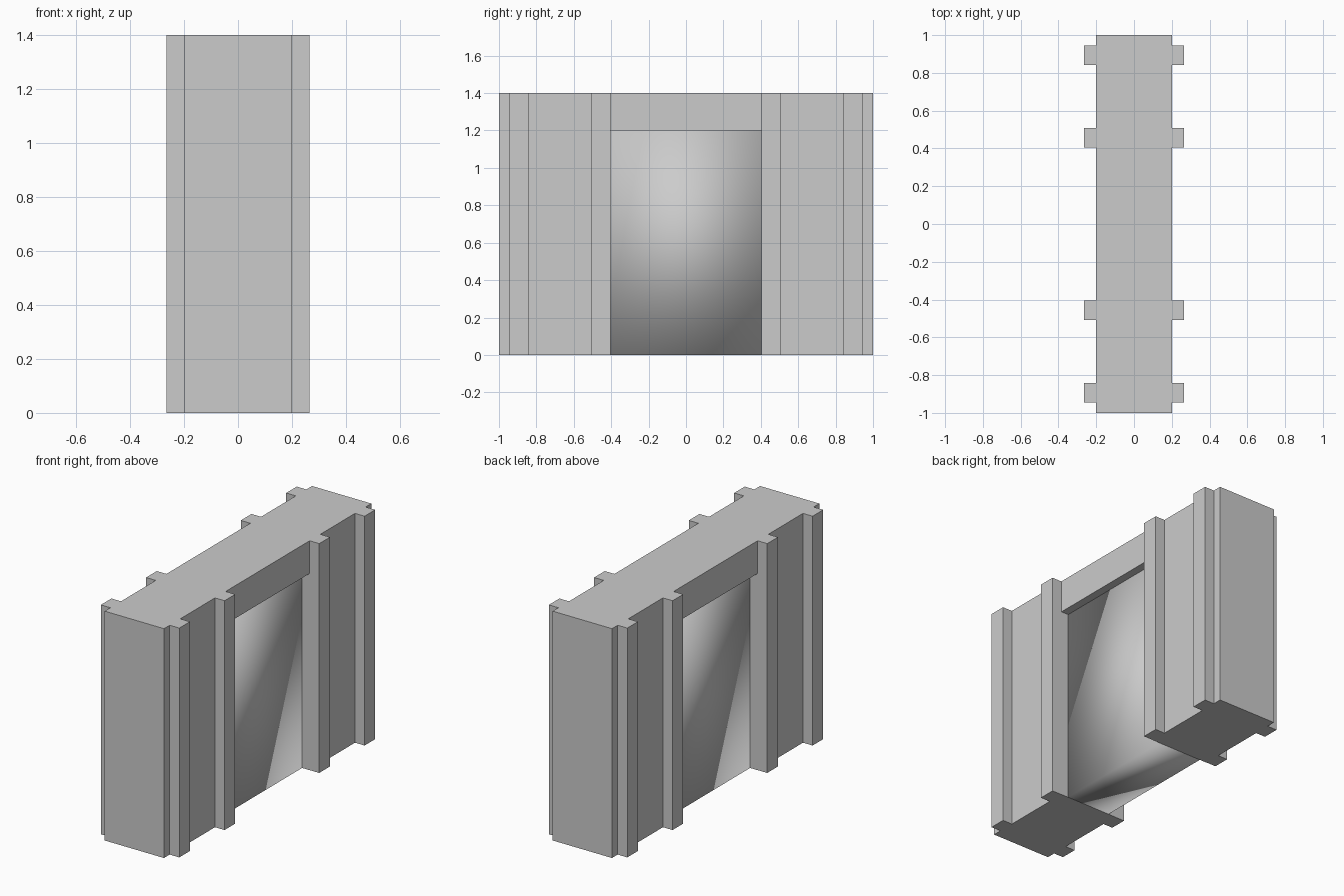
import bpy, bmesh
from mathutils import Matrix

if "Cube" in bpy.data.objects:
    bpy.data.objects.remove(bpy.data.objects["Cube"])

H = 1.4            # wall height
WX, PX = 0.2, 0.265  # half depth of wall / of pilasters
DOOR_Y, DOOR_Z = 0.404, 1.2


def make_object(name, bm):
    bmesh.ops.recalc_face_normals(bm, faces=bm.faces)
    mesh = bpy.data.meshes.new(name)
    bm.to_mesh(mesh)
    bm.free()
    obj = bpy.data.objects.new(name, mesh)
    bpy.context.collection.objects.link(obj)
    return obj


def box(name, size, centre):
    bm = bmesh.new()
    bmesh.ops.create_cube(bm, size=1, matrix=Matrix.Translation(centre) @ Matrix.Diagonal((*size, 1)))
    return make_object(name, bm)


# Plan outline of the wall with four pilasters on each long side
bands = [(-0.945, -0.843), (-0.508, -0.405), (0.405, 0.508), (0.843, 0.945)]
side = [(WX, -1)]
for a, b in bands:
    side += [(WX, a), (PX, a), (PX, b), (WX, b)]
side.append((WX, 1))
plan = side + [(-x, y) for x, y in reversed(side)]

# Extruded gateway wall
bm = bmesh.new()
base = bm.faces.new([bm.verts.new((x, y, 0)) for x, y in plan])
top = bmesh.ops.extrude_face_region(bm, geom=[base], use_keep_orig=True)
bmesh.ops.translate(bm, vec=(0, 0, H), verts=[v for v in top["geom"] if isinstance(v, bmesh.types.BMVert)])
wall = make_object("gateway_wall", bm)

# Doorway opening
cutter = box("doorway_cutter", (1, 2 * DOOR_Y, 2 * DOOR_Z), (0, 0, 0))
cutter.hide_render = True
cut = wall.modifiers.new("doorway", "BOOLEAN")
cut.operation, cut.solver, cut.object = "DIFFERENCE", "EXACT", cutter
bpy.context.view_layer.objects.active = wall
bpy.ops.object.modifier_apply(modifier=cut.name)
bpy.data.objects.remove(cutter)

# Thick door slab, recessed on both sides and fully smooth shaded
door = box("door_slab", (0.3, 2 * DOOR_Y, DOOR_Z), (0, 0, DOOR_Z / 2))
for face in door.data.polygons:
    face.use_smooth = True
